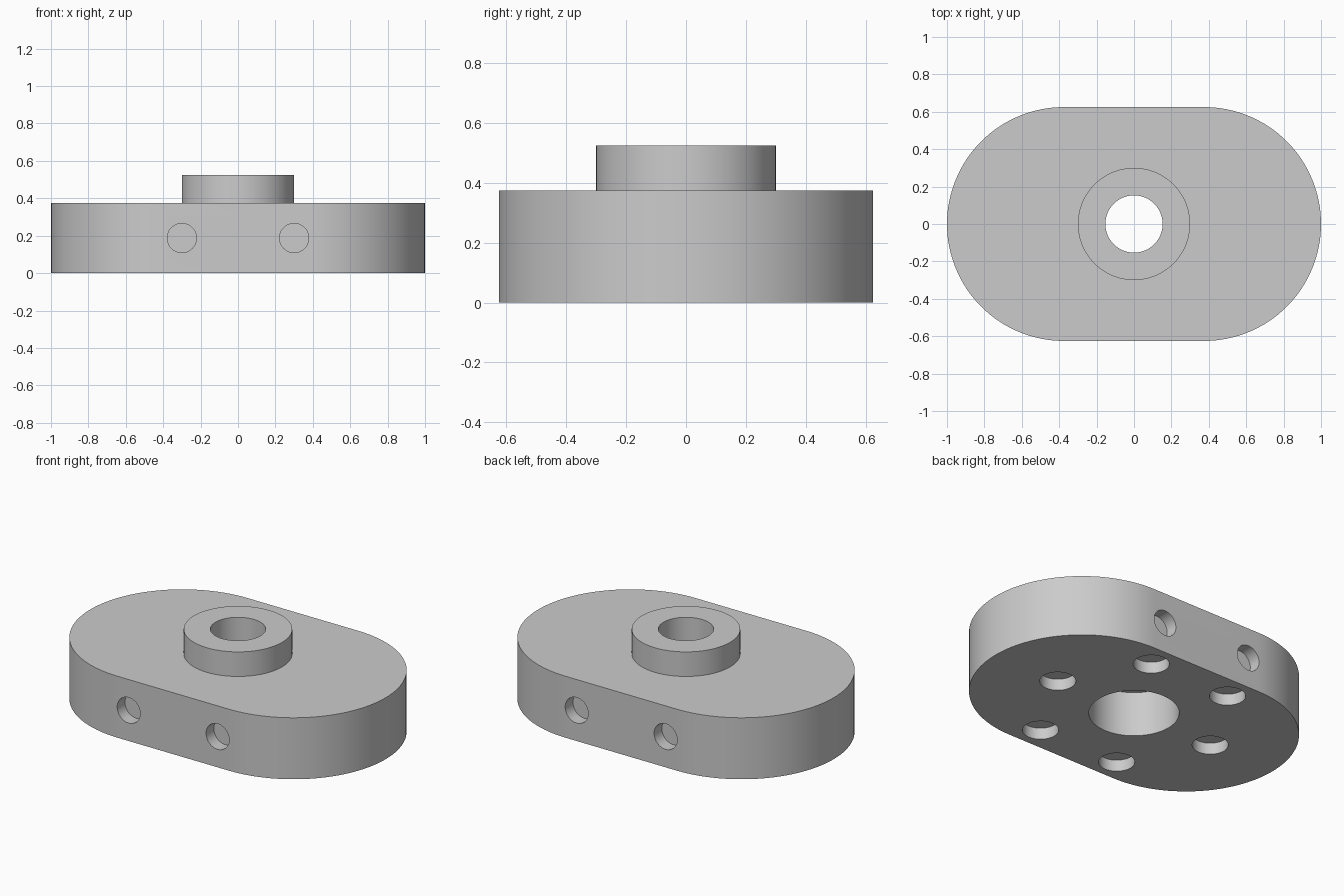
import bpy, bmesh
from math import pi, sin, cos, radians
from mathutils import Vector

cube = bpy.data.objects.get("Cube")
if cube:
    bpy.data.objects.remove(cube, do_unlink=True)

# Material
grey = bpy.data.materials.new("plain_grey")
grey.use_nodes = True
colour = (0.6, 0.6, 0.6, 1)
grey.diffuse_color = colour
grey.node_tree.nodes["Principled BSDF"].inputs["Base Color"].default_value = colour

LENGTH_HALF, RADIUS, HEIGHT = 1.0, 0.625, 0.375
BOSS_TOP = 0.525


def prism(name, outline, z0, z1):
    """Extrude a closed outline from z0 to z1."""
    bm = bmesh.new()
    base = bm.faces.new([bm.verts.new((x, y, z0)) for x, y in outline])
    top = bmesh.ops.extrude_face_region(bm, geom=[base])["geom"]
    verts = [v for v in top if isinstance(v, bmesh.types.BMVert)]
    bmesh.ops.translate(bm, verts=verts, vec=(0, 0, z1 - z0))
    bmesh.ops.recalc_face_normals(bm, faces=bm.faces)
    mesh = bpy.data.meshes.new(name)
    bm.to_mesh(mesh)
    bm.free()
    mesh.materials.append(grey)
    obj = bpy.data.objects.new(name, mesh)
    bpy.context.collection.objects.link(obj)
    return obj


def rod(name, start, end, r, sides=64):
    """Round rod between two points."""
    axis = Vector(end) - Vector(start)
    circle = [(r * cos(2 * pi * i / sides), r * sin(2 * pi * i / sides)) for i in range(sides)]
    obj = prism(name, circle, 0, axis.length)
    turn = axis.to_track_quat("Z", "Y").to_matrix().to_4x4()
    obj.data.transform(turn)
    obj.data.transform(turn.Translation(start))
    return obj


def combine(target, tool, operation):
    """Apply a boolean and delete its tool."""
    mod = target.modifiers.new("shape", "BOOLEAN")
    mod.operation, mod.solver, mod.object = operation, "EXACT", tool
    tool.hide_render = True
    bpy.context.view_layer.objects.active = target
    bpy.ops.object.modifier_apply(modifier=mod.name)
    bpy.data.objects.remove(tool, do_unlink=True)


# Slot-shaped base plate
STEPS = 64
outline = []
for i in range(2 * STEPS + 2):
    side = 1 if i <= STEPS else -1
    step = i if side > 0 else i - 1
    a = -pi / 2 + pi * step / STEPS
    outline.append((side * (LENGTH_HALF - RADIUS) + RADIUS * cos(a), RADIUS * sin(a)))
body = prism("mounting_block", outline, 0, HEIGHT)

# Raised round collar
combine(body, rod("collar", (0, 0, 0.32), (0, 0, BOSS_TOP), 0.3, 96), "UNION")

# Central bore and the wider pocket underneath
combine(body, rod("bore", (0, 0, -0.1), (0, 0, 0.7), 0.153), "DIFFERENCE")
combine(body, rod("pocket", (0, 0, -0.1), (0, 0, 0.275), 0.25), "DIFFERENCE")

# Ring of six shallow sockets in the underside
for k in range(6):
    x, y = 0.55 * cos(radians(60 * k)), 0.55 * sin(radians(60 * k))
    combine(body, rod("socket", (x, y, -0.1), (x, y, 0.07), 0.1, 48), "DIFFERENCE")

# Two blind holes in each flat side
for x in (-0.3, 0.3):
    for s in (-1, 1):
        z = HEIGHT / 2
        combine(body, rod("side_hole", (x, s * 0.8, z), (x, s * (RADIUS - 0.075), z), 0.078, 48), "DIFFERENCE")

# Smooth curved walls with crisp rims
bpy.ops.object.select_all(action="DESELECT")
body.select_set(True)
bpy.context.view_layer.objects.active = body
bpy.ops.object.shade_smooth_by_angle(angle=radians(30))
